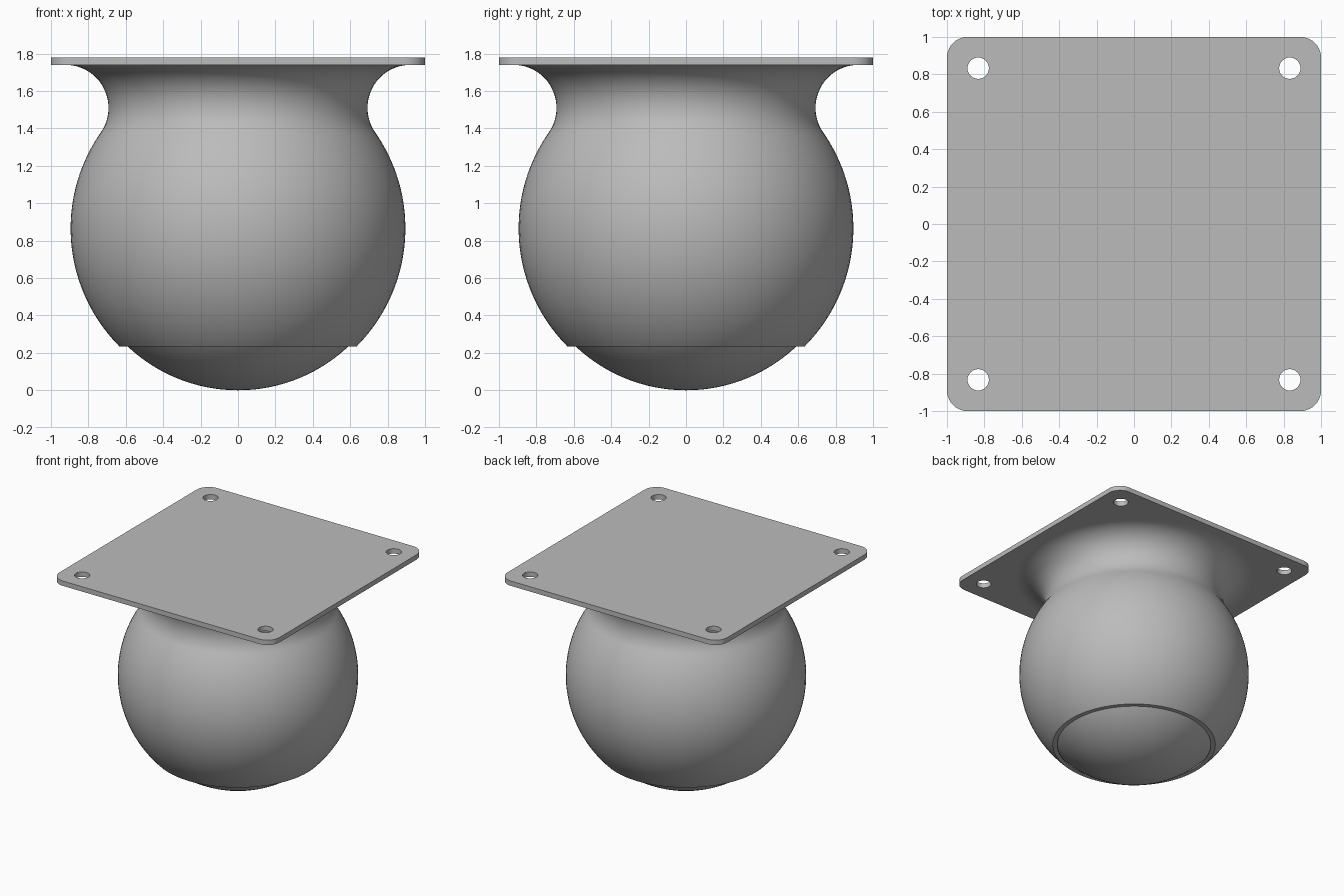
import bpy
import bmesh
from math import sin, cos, pi, sqrt, atan2, asin

if "Cube" in bpy.data.objects:
    bpy.data.objects.remove(bpy.data.objects["Cube"])

metal = bpy.data.materials.new("grey metal")
metal.use_nodes = True
GREY = (0.5, 0.5, 0.5, 1)
metal.diffuse_color = GREY
metal.node_tree.nodes["Principled BSDF"].inputs["Base Color"].default_value = GREY

PLATE_LOW, PLATE_TOP = 1.74, 1.78
CENTRE = 0.866          # height of the housing centre
SHELL, CAVITY, BALL = 0.895, 0.87, 0.86
FILLET = 0.23
LIP = 0.235             # height of the open rim


def arc(cx, cy, r, start, end, steps):
    return [(cx + r * cos(start + (end - start) * i / steps),
             cy + r * sin(start + (end - start) * i / steps))
            for i in range(steps + 1)]


def finish(obj):
    obj.data.materials.clear()
    obj.data.materials.append(metal)
    bpy.ops.object.select_all(action="DESELECT")
    obj.select_set(True)
    bpy.context.view_layer.objects.active = obj
    bpy.ops.object.shade_smooth_by_angle(angle=pi / 6)


def mesh_object(name, bm):
    bmesh.ops.remove_doubles(bm, verts=bm.verts, dist=0.0001)
    bmesh.ops.recalc_face_normals(bm, faces=bm.faces)
    mesh = bpy.data.meshes.new(name)
    bm.to_mesh(mesh)
    bm.free()
    obj = bpy.data.objects.new(name, mesh)
    bpy.context.collection.objects.link(obj)
    finish(obj)


def lathe(name, profile, steps=96):
    bm = bmesh.new()
    verts = [bm.verts.new((x, 0, z)) for x, z in profile]
    edges = [bm.edges.new(pair) for pair in zip(verts, verts[1:])]
    bmesh.ops.spin(bm, geom=verts + edges, cent=(0, 0, 0), axis=(0, 0, 1),
                   angle=2 * pi, steps=steps, use_merge=True)
    mesh_object(name, bm)


# Housing: flared neck, round shell, flat rim and hollow inside
neck_z = PLATE_LOW - FILLET
neck_x = sqrt((SHELL + FILLET) ** 2 - (neck_z - CENTRE) ** 2)
tangent = atan2(neck_z - CENTRE, neck_x)
outer_rim = asin((LIP - CENTRE) / SHELL)
inner_rim = asin((LIP - CENTRE) / CAVITY)
overlap = PLATE_LOW + 0.02
profile = [(0, overlap), (neck_x, overlap)]
profile += arc(neck_x, neck_z, FILLET, pi / 2, pi + tangent, 24)
profile += arc(0, CENTRE, SHELL, tangent, outer_rim, 40)[1:]
profile += arc(0, CENTRE, CAVITY, inner_rim, pi / 2, 40)
lathe("housing", profile)

# Rolling ball
lathe("ball", arc(0, BALL, BALL, -pi / 2, pi / 2, 64))

# Mounting plate: rounded square with four bolt holes
HALF, CORNER, HOLE_AT, HOLE = 1.0, 0.11, 0.833, 0.057
quarters = [(1, 1), (-1, 1), (-1, -1), (1, -1)]
outline = []
for i, (sx, sy) in enumerate(quarters):
    outline += arc(sx * (HALF - CORNER), sy * (HALF - CORNER), CORNER,
                   i * pi / 2, (i + 1) * pi / 2, 10)
loops = [outline] + [arc(sx * HOLE_AT, sy * HOLE_AT, HOLE, 0, 2 * pi, 32)[:-1]
                     for sx, sy in quarters]
bm = bmesh.new()
edges = []
for loop in loops:
    ring = [bm.verts.new((x, y, PLATE_LOW)) for x, y in loop]
    edges += [bm.edges.new((ring[i - 1], ring[i])) for i in range(len(ring))]
bmesh.ops.triangle_fill(bm, edges=edges, use_beauty=True, normal=(0, 0, 1))
raised = bmesh.ops.extrude_face_region(bm, geom=bm.faces[:], use_keep_orig=True)
top = [v for v in raised["geom"] if isinstance(v, bmesh.types.BMVert)]
bmesh.ops.translate(bm, verts=top, vec=(0, 0, PLATE_TOP - PLATE_LOW))
mesh_object("mounting_plate", bm)
